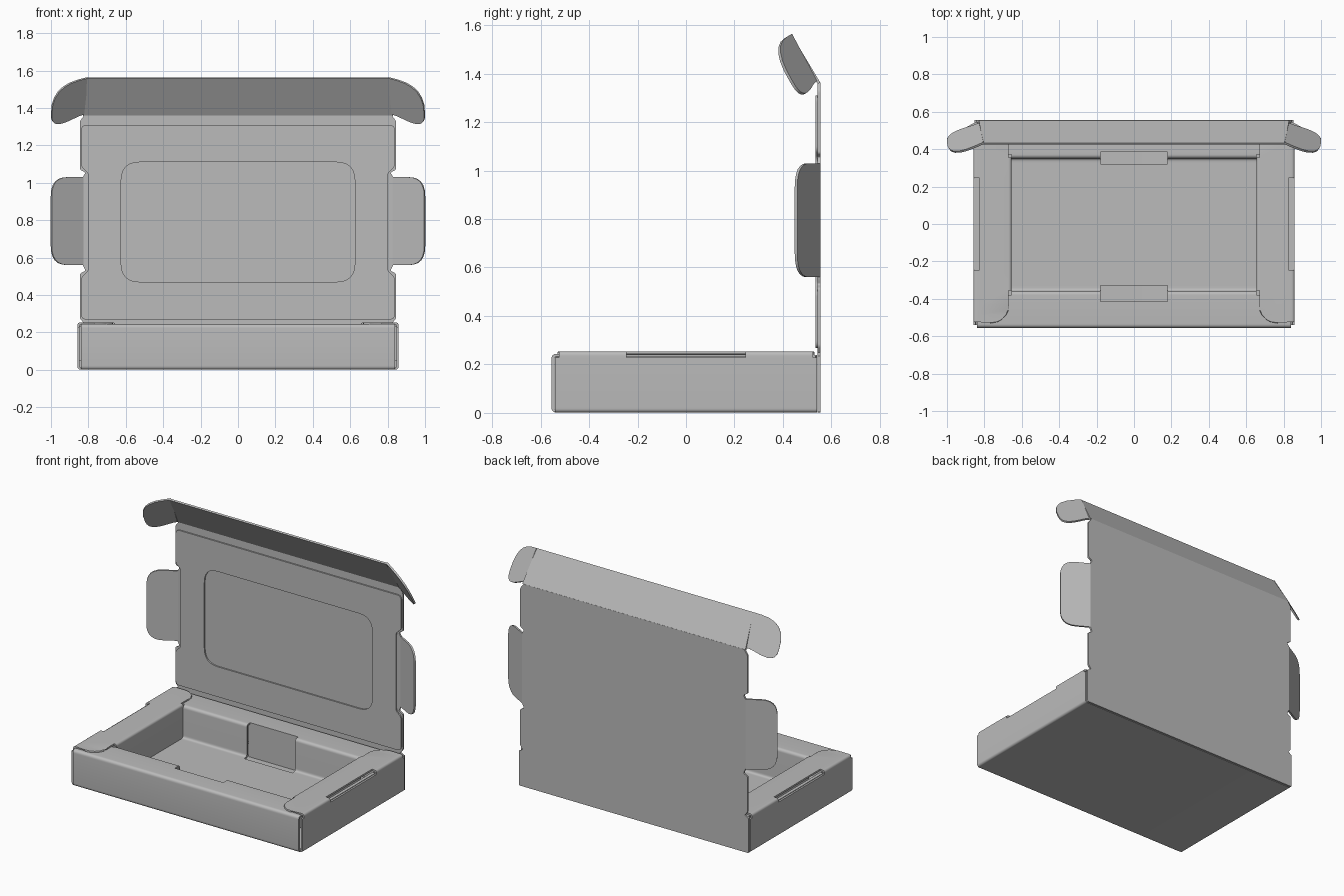
import bpy
import bmesh
from math import sqrt, sin, cos, radians
from mathutils import Vector, Matrix

cube = bpy.data.objects.get("Cube")
if cube:
    bpy.data.objects.remove(cube, do_unlink=True)

card = bpy.data.materials.new("grey card")
card.use_nodes = True
card.diffuse_color = (0.5, 0.5, 0.5, 1)
card.node_tree.nodes["Principled BSDF"].inputs["Base Color"].default_value = (0.5, 0.5, 0.5, 1)

THICK = 0.012


def rounded(points, closed, steps=6):
    """Replace each corner (a, b, reach) by a short curve."""
    out = []
    n = len(points)
    for i, p in enumerate(points):
        c = Vector(p[:2])
        reach = p[2] if len(p) > 2 else 0
        if not reach or (not closed and i in (0, n - 1)):
            out.append(c)
            continue
        a = c + (Vector(points[i - 1][:2]) - c).normalized() * reach
        b = c + (Vector(points[(i + 1) % n][:2]) - c).normalized() * reach
        for k in range(steps + 1):
            t = k / steps
            out.append(a * (1 - t) ** 2 + c * 2 * t * (1 - t) + b * t * t)
    return out


def finish(obj):
    """Turn into a plain mesh and smooth the folds."""
    bpy.ops.object.select_all(action='DESELECT')
    obj.select_set(True)
    bpy.context.view_layer.objects.active = obj
    bpy.ops.object.convert(target='MESH')
    obj = bpy.context.object
    obj.data.materials.clear()
    obj.data.materials.append(card)
    bpy.ops.object.shade_smooth_by_angle(angle=radians(30))


def plate(name, outlines, origin, u, v, thick=THICK):
    """Flat card cut to an outline (later outlines are holes)."""
    curve = bpy.data.curves.new(name, 'CURVE')
    curve.dimensions = '2D'
    curve.fill_mode = 'BOTH'
    curve.extrude = thick / 2
    for outline in outlines:
        pts = rounded(outline, True)
        spline = curve.splines.new('POLY')
        spline.points.add(len(pts) - 1)
        for sp, p in zip(spline.points, pts):
            sp.co = (p.x, p.y, 0, 1)
        spline.use_cyclic_u = True
    obj = bpy.data.objects.new(name, curve)
    bpy.context.collection.objects.link(obj)
    u, v = Vector(u).normalized(), Vector(v).normalized()
    obj.matrix_world = Matrix.Translation(origin) @ Matrix((u, v, u.cross(v))).transposed().to_4x4()
    finish(obj)


def folded(name, profile, stations, place, drop):
    """Folded card: a profile swept over stations, minus the dropped cells."""
    bm = bmesh.new()
    rows = [[bm.verts.new(place(s, p)) for p in rounded(profile, False)] for s in stations]
    for r0, r1 in zip(rows, rows[1:]):
        for i in range(len(r0) - 1):
            quad = (r0[i], r0[i + 1], r1[i + 1], r1[i])
            if not drop(sum((q.co for q in quad), Vector()) / 4):
                bm.faces.new(quad)
    bmesh.ops.delete(bm, geom=[q for q in bm.verts if not q.link_faces], context='VERTS')
    mesh = bpy.data.meshes.new(name)
    bm.to_mesh(mesh)
    bm.free()
    obj = bpy.data.objects.new(name, mesh)
    bpy.context.collection.objects.link(obj)
    mod = obj.modifiers.new("thickness", 'SOLIDIFY')
    mod.thickness = THICK
    mod.offset = 0
    finish(obj)


def mirrored(half):
    """Close a right-hand half outline with its mirror image."""
    return half + [(-p[0], *p[1:]) for p in reversed(half)]


def rect(w, z0, z1, r=0):
    return mirrored([(w, z0, r), (w, z1, r)])


X, Z = (1, 0, 0), (0, 0, 1)

# Front wall, ledges, inner walls and tray floor in one strip
TOP, FLOOR = 0.238, 0.022
tray = [(-0.53, 0.007), (-0.549, 0.007, 0.015), (-0.549, TOP, 0.015), (-0.415, TOP),
        (-0.365, TOP, 0.015), (-0.365, FLOOR, 0.025), (-0.33, FLOOR),
        (0.32, FLOOR), (0.357, FLOOR, 0.025), (0.357, TOP, 0.015),
        (0.385, TOP), (0.53, TOP, 0.015), (0.53, 0.03)]


def tray_gap(c):
    under_sides = abs(c.x) > 0.655 and -0.38 < c.y < 0.372
    notch = abs(c.x) < 0.18 and (-0.415 < c.y < -0.33 or 0.32 < c.y < 0.385)
    return under_sides or notch


folded("tray_front_and_back", tray, [-0.84, -0.655, -0.18, 0.18, 0.655, 0.84],
       lambda x, p: (x, p.x, p.y), tray_gap)

# Bottom, side walls and side ledges in one strip
half = [(0.66, 0.02), (0.66, 0.248, 0.012), (0.825, 0.248), (0.853, 0.248, 0.012),
        (0.853, 0.228), (0.853, 0.007, 0.012)]
ends = [0.245, 0.355, 0.43, 0.46, 0.485, 0.505, 0.518, 0.525, 0.54]


def place_side(y, p):
    x, over = abs(p.x), abs(y) - 0.43
    if p.y > 0.23 and over > 0 and x < 0.8:
        r = 0.095
        x = max(x, 0.672 + r - sqrt(max(r * r - over * over, 0)))
    return (x if p.x > 0 else -x, y, p.y)


def side_gap(c):
    x, y = abs(c.x), abs(c.y)
    inner = y > 0.355 and x < 0.6721 and c.z > 0.015
    slot = y < 0.245 and x > 0.825 and c.z > 0.228
    return inner or slot or (y > 0.525 and c.z > 0.23)


folded("bottom_and_sides", mirrored(half), [-e for e in reversed(ends)] + ends,
       place_side, side_gap)

# Recessed tabs behind the ledge notches
for name, y in (("front_recess_tab", -0.419), ("back_recess_tab", 0.389)):
    plate(name, [rect(0.19, 0.01, TOP)], (0, y, 0), X, Z, 0.008)

# Back wall and lid panel with hinge notches
lid = [(0.853, 0.002, 0.006), (0.853, 0.235), (0.825, 0.25), (0.845, 0.275, 0.01),
       (0.845, 0.515, 0.01), (0.815, 0.53, 0.01), (0.83, 0.56), (0.83, 1.03),
       (0.815, 1.055, 0.01), (0.845, 1.07, 0.01), (0.845, 1.33, 0.01), (0.82, 1.363)]
plate("back_and_lid", [mirrored(lid)], (0, 0.549, 0), X, Z)

# Lid liner frame with a rounded window
liner = [(0.838, 0.268, 0.03), (0.838, 0.495, 0.015), (0.80, 0.53, 0.015),
         (0.80, 1.05, 0.015), (0.838, 1.085, 0.015), (0.838, 1.31, 0.03)]
plate("lid_liner", [mirrored(liner), rect(0.625, 0.47, 1.11, 0.1)], (0, 0.539, 0), X, Z, 0.01)

# Tuck flap along the top of the lid
hinge = Vector((0, 0.549, 1.36))
slope = Vector((0, -0.515, 0.857))
inward = Vector((0, -0.857, -0.515))
plate("lid_tuck_flap", [mirrored([(0.83, 0), (0.805, 0.233)])], hinge, X, slope)

for s, side in ((1, "left"), (-1, "right")):
    # Rounded ear at each end of the tuck flap
    out = Vector((s * cos(radians(27)), 0, 0)) + inward * sin(radians(27))
    ear = [(0.015, 0.012), (0.04, 0.012, 0.01), (0.13, -0.008, 0.03), (0.208, -0.005, 0.055),
           (0.208, 0.233, 0.165), (-0.01, 0.233)]
    plate(side + "_flap_ear", [ear], hinge + Vector((s * 0.812, 0, 0)), out, slope)

    # Side dust flap of the lid, folded forward
    dust = [(0, 0.56), (0.195, 0.56, 0.1), (0.195, 1.03, 0.1), (0, 1.03)]
    plate(side + "_dust_flap", [dust], (s * 0.828, 0.549, 0), (s * 0.17, -0.095, 0), Z)

    # Card seen inside the side slot
    plate(side + "_slot_fill", [[(-0.25, 0.05), (0.25, 0.05), (0.25, 0.232), (-0.25, 0.232)]],
          (s * 0.836, 0, 0), (0, 1, 0), Z, 0.022)
